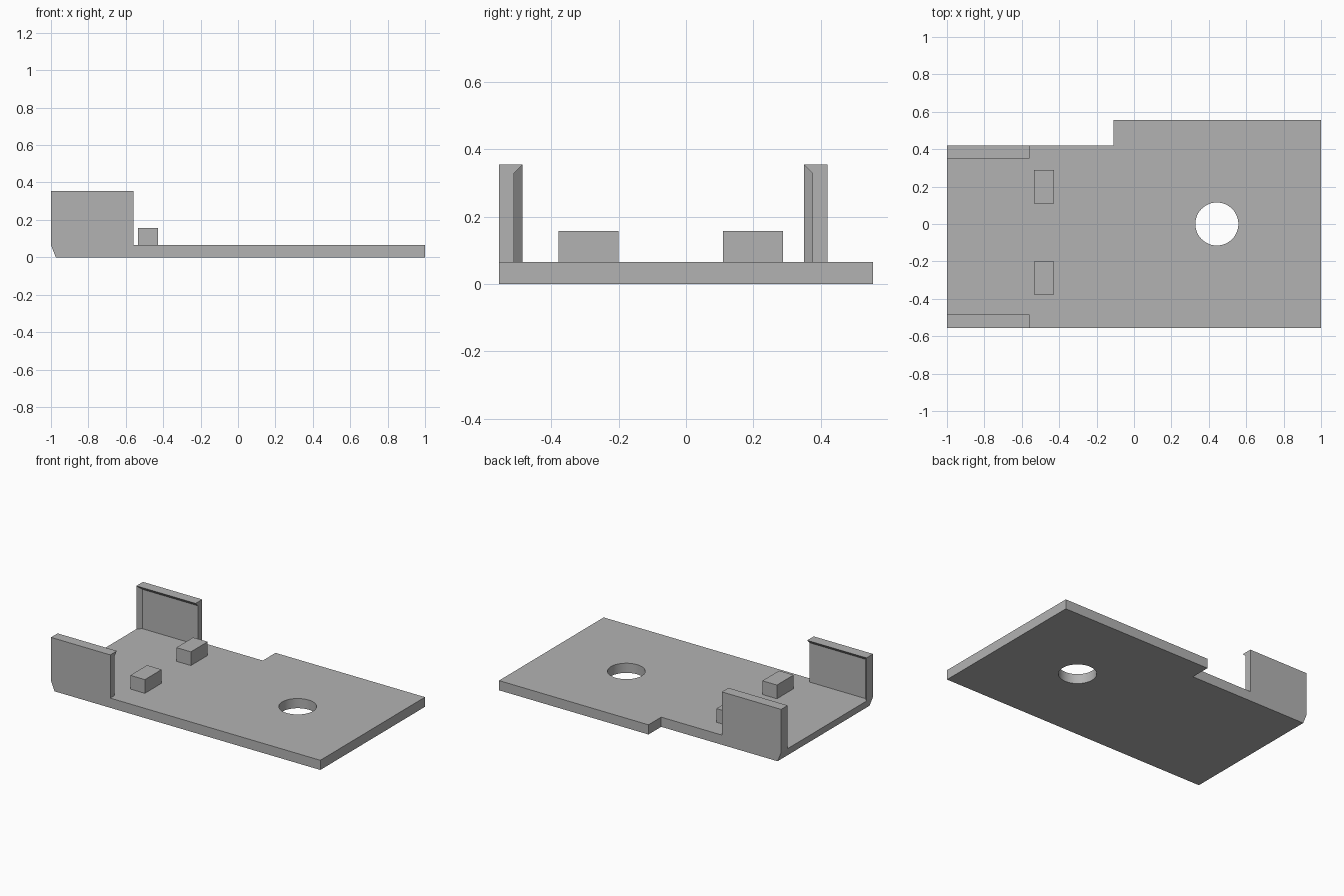
import bpy, bmesh, math
from mathutils import Vector

default = bpy.data.objects.get("Cube")
if default:
    bpy.data.objects.remove(default, do_unlink=True)

GREY = (0.45, 0.45, 0.45, 1)
grey = bpy.data.materials.new("plain grey")
grey.use_nodes = True
grey.diffuse_color = GREY
grey.node_tree.nodes["Principled BSDF"].inputs["Base Color"].default_value = GREY

BASE_TOP = 0.065
WALL_TOP = 0.355
LEFT, WALL_END = -1.0, -0.56
FRONT, BACK, BACK_NOTCH = -0.555, 0.555, 0.42
LIP = 0.026


def finish(name, bm):
    bmesh.ops.recalc_face_normals(bm, faces=bm.faces)
    mesh = bpy.data.meshes.new(name)
    bm.to_mesh(mesh)
    bm.free()
    mesh.materials.append(grey)
    obj = bpy.data.objects.new(name, mesh)
    bpy.context.collection.objects.link(obj)
    return obj


def add_loop(bm, points):
    verts = [bm.verts.new((x, y, 0)) for x, y in points]
    return [bm.edges.new((a, b)) for a, b in zip(verts, verts[1:] + verts[:1])]


# Base plate: stepped outline with a round hole, sloped under its end edge
def base_plate():
    bm = bmesh.new()
    outline = [(LEFT, FRONT), (1, FRONT), (1, BACK), (-0.11, BACK),
               (-0.11, BACK_NOTCH), (LEFT, BACK_NOTCH)]
    sides = 48
    hole = [(0.443 + 0.115 * math.cos(math.tau * i / sides),
             0.115 * math.sin(math.tau * i / sides)) for i in range(sides)]
    edges = add_loop(bm, outline) + add_loop(bm, hole)
    bmesh.ops.triangle_fill(bm, edges=edges, use_beauty=True, normal=(0, 0, 1))
    bottom = list(bm.verts)
    result = bmesh.ops.extrude_face_region(bm, geom=list(bm.faces), use_keep_orig=True)
    top = [v for v in result["geom"] if isinstance(v, bmesh.types.BMVert)]
    bmesh.ops.translate(bm, verts=top, vec=Vector((0, 0, BASE_TOP)))
    for v in bottom:
        if v.co.x < LEFT + 0.001:
            v.co.x += LIP
    obj = finish("base_plate", bm)
    bpy.ops.object.select_all(action="DESELECT")
    obj.select_set(True)
    bpy.context.view_layer.objects.active = obj
    bpy.ops.object.shade_smooth_by_angle(angle=math.radians(30))


# Side wall: slab with a mitred, sloping lip along its top and outer end
def side_wall(name, outer_y, inward):
    bm = bmesh.new()
    tip_y = outer_y + inward * 0.07
    deep_y = tip_y - inward * LIP

    def rect(x, y, top):
        corners = ((x, BASE_TOP), (WALL_END, BASE_TOP), (WALL_END, top), (x, top))
        return [bm.verts.new((cx, y, cz)) for cx, cz in corners]

    o1, o2, o3, o4 = rect(LEFT, outer_y, WALL_TOP)
    d1, d2, d3, d4 = rect(LEFT + LIP, deep_y, WALL_TOP - LIP)
    t1, unused, t3, t4 = rect(LEFT, tip_y, WALL_TOP)
    bm.verts.remove(unused)
    for face in ((o1, o2, o3, o4), (o4, o3, t3, t4), (o1, o4, t4, t1),
                 (o2, d2, d3, t3, o3), (d1, d2, d3, d4), (d4, d3, t3, t4),
                 (d1, d4, t4, t1), (o1, o2, d2, d1, t1)):
        bm.faces.new(face)
    finish(name, bm)


# Stop block standing on the plate
def stop_block(name, y):
    bm = bmesh.new()
    bmesh.ops.create_cube(bm, size=1)
    height = 0.157 - BASE_TOP
    bmesh.ops.scale(bm, verts=bm.verts, vec=(0.108, 0.178, height))
    bmesh.ops.translate(bm, verts=bm.verts, vec=(-0.481, y, BASE_TOP + height / 2))
    finish(name, bm)


base_plate()
side_wall("front_wall", FRONT, 1)
side_wall("back_wall", BACK_NOTCH, -1)
stop_block("front_block", -0.289)
stop_block("back_block", 0.199)
